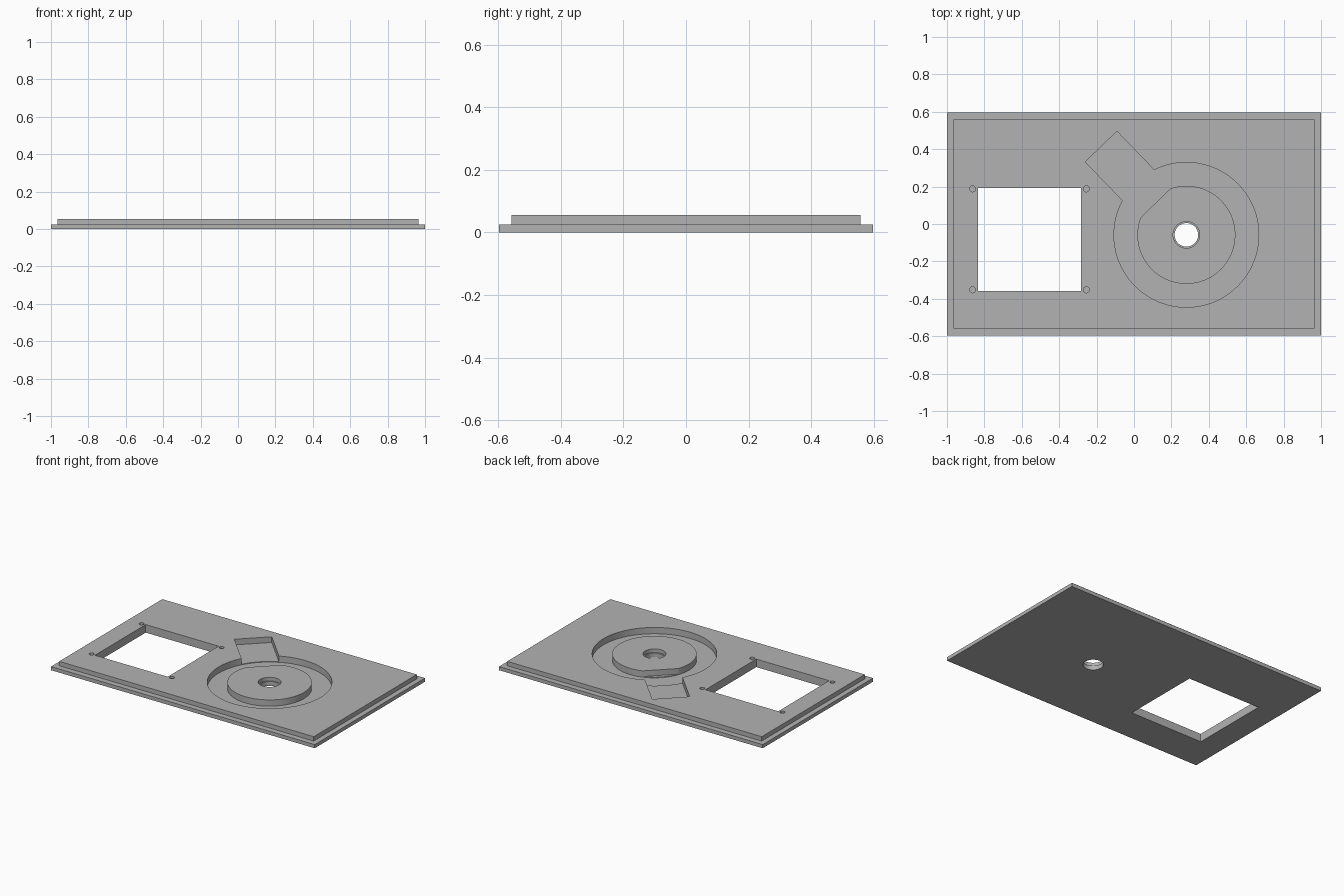
import bpy
from math import radians, cos, sin

cube = bpy.data.objects.get("Cube")
if cube:
    bpy.data.objects.remove(cube, do_unlink=True)

grey = bpy.data.materials.new("plain grey")
grey.use_nodes = True
COLOUR = (0.45, 0.45, 0.45, 1)
grey.diffuse_color = COLOUR
grey.node_tree.nodes["Principled BSDF"].inputs["Base Color"].default_value = COLOUR

TOP = 0.055
HUB_X, HUB_Y = 0.28, -0.058
OVER = 0.1


def finish(name):
    ob = bpy.context.object
    ob.name = name
    ob.data.materials.append(grey)
    return ob


def box(name, x, y, z0, z1, sx, sy, turn=0):
    bpy.ops.mesh.primitive_cube_add(size=1, location=(x, y, (z0 + z1) / 2),
                                    rotation=(0, 0, turn))
    ob = finish(name)
    ob.scale = (sx, sy, z1 - z0)
    return ob


def disc(name, x, y, z0, z1, r, sides=96):
    bpy.ops.mesh.primitive_cylinder_add(vertices=sides, radius=r, depth=z1 - z0,
                                        location=(x, y, (z0 + z1) / 2))
    return finish(name)


def combine(target, tool, operation):
    mod = target.modifiers.new(operation.lower(), "BOOLEAN")
    mod.operation, mod.solver, mod.object = operation, "EXACT", tool
    bpy.context.view_layer.objects.active = target
    bpy.ops.object.modifier_apply(modifier=mod.name)
    bpy.data.objects.remove(tool, do_unlink=True)


# Flange with the raised panel on it
lid = box("lid_plate", 0, 0, 0, 0.025, 2, 1.194)
combine(lid, box("raised_panel", 0, 0, 0.01, TOP, 1.93, 1.116), "UNION")

# Round recess with a hub left standing in it
combine(lid, disc("recess", HUB_X, HUB_Y, 0.012, OVER, 0.387, 128), "DIFFERENCE")
combine(lid, disc("hub", HUB_X, HUB_Y, 0.006, TOP, 0.262), "UNION")

# Diagonal channel that runs from the recess and trims the hub
turn = radians(134)
near, far = 0.237, 0.656
mid = (near + far) / 2
combine(lid, box("channel", HUB_X + mid * cos(turn), HUB_Y + mid * sin(turn),
                 0.016, OVER, far - near, 0.235, turn), "DIFFERENCE")

# Stepped shaft hole through the hub
combine(lid, disc("shaft_hole", HUB_X, HUB_Y, -OVER, OVER, 0.063, 48), "DIFFERENCE")
combine(lid, disc("counterbore", HUB_X, HUB_Y, 0.03, OVER, 0.071, 48), "DIFFERENCE")

# Square window and its four blind screw holes
WIN_X, WIN_Y = -0.559, -0.082
combine(lid, box("window", WIN_X, WIN_Y, -OVER, OVER, 0.552, 0.55), "DIFFERENCE")
for sx in (-1, 1):
    for sy in (-1, 1):
        combine(lid, disc("screw_hole", WIN_X + sx * 0.304, WIN_Y + sy * 0.27,
                          0.015, OVER, 0.016, 24), "DIFFERENCE")

# Flat faces stay flat, round walls turn smooth
while len(lid.data.materials) > 1:
    lid.data.materials.pop()
bpy.ops.object.select_all(action="DESELECT")
lid.select_set(True)
bpy.context.view_layer.objects.active = lid
bpy.ops.object.transform_apply(location=True, rotation=True, scale=True)
bpy.ops.object.shade_smooth_by_angle(angle=radians(30))
